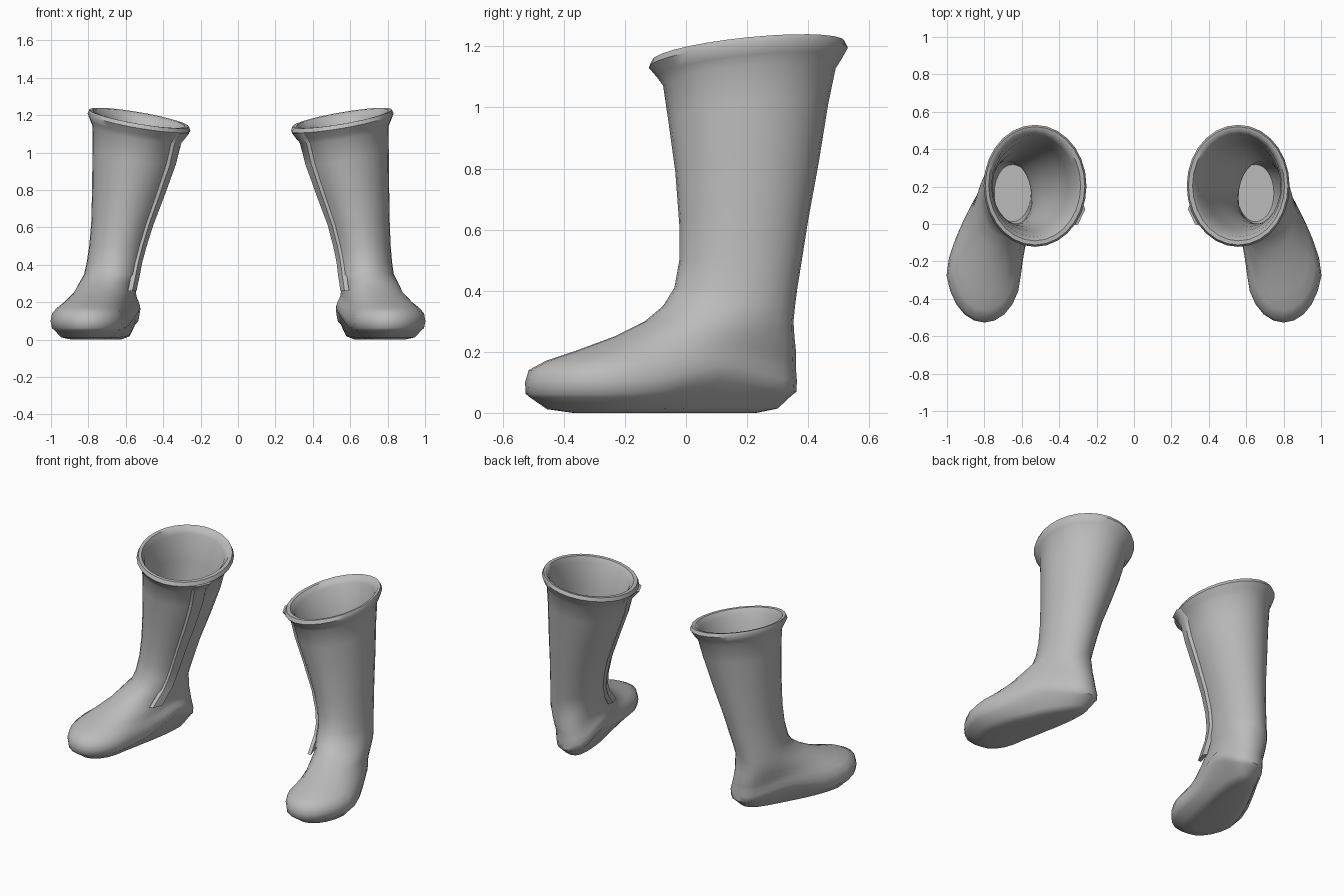
import bpy
import bmesh
import math

SIDES = 28

cube = bpy.data.objects.get("Cube")
if cube:
    bpy.data.objects.remove(cube, do_unlink=True)

rubber = bpy.data.materials.new("grey_rubber")
rubber.use_nodes = True
grey = (0.5, 0.5, 0.5, 1)
rubber.diffuse_color = grey
shader = rubber.node_tree.nodes["Principled BSDF"]
shader.inputs["Base Color"].default_value = grey
shader.inputs["Roughness"].default_value = 0.6

# Foot sections: height, toe y, heel y, heel half width, toe half width
FOOT = [
    (0.0, -0.37, 0.23, 0.07, 0.12),
    (0.012, -0.455, 0.30, 0.11, 0.185),
    (0.05, -0.51, 0.348, 0.142, 0.225),
    (0.062, -0.525, 0.362, 0.155, 0.24),
    (0.10, -0.527, 0.363, 0.16, 0.25),
    (0.14, -0.515, 0.36, 0.155, 0.24),
    (0.17, -0.46, 0.36, 0.15, 0.215),
    (0.20, -0.37, 0.36, 0.148, 0.19),
    (0.25, -0.235, 0.355, 0.146, 0.165),
    (0.30, -0.135, 0.352, 0.146, 0.155),
]

# Shaft sections: height, front y, back y, centre x, half width
SHAFT = [
    (0.35, -0.075, 0.357, 0.685, 0.148),
    (0.41, -0.038, 0.365, 0.677, 0.147),
    (0.50, -0.022, 0.38, 0.664, 0.152),
    (0.62, -0.022, 0.40, 0.646, 0.165),
    (0.80, -0.035, 0.435, 0.613, 0.195),
    (0.98, -0.058, 0.465, 0.582, 0.224),
]
COLLAR = [
    (1.10, -0.075, 0.49, 0.567, 0.238),
    (1.13, -0.095, 0.51, 0.562, 0.256),
    (1.165, -0.122, 0.53, 0.557, 0.275),
    (1.187, -0.112, 0.52, 0.557, 0.266),
    (1.185, -0.09, 0.50, 0.559, 0.246),
    (1.15, -0.068, 0.478, 0.565, 0.224),
]


def clamp(value):
    return min(1, max(0, value))


def smooth(value):
    value = clamp(value)
    return value * value * (3 - 2 * value)


def bump(y, centre, spread):
    return math.exp(-((y - centre) / spread) ** 2)


def foot_point(section, angle):
    """Point on a foot section; angle zero is the toe, positive is outward."""
    z, front, back, heel, toe = section
    c, s = math.cos(angle), math.sin(angle)
    y = (front + back) / 2 - (back - front) / 2 * c
    width = heel + (toe - heel) * (1 + c) / 2
    # Fuller heel, and a waist on the inner side of the sole
    reach = math.copysign(abs(s) ** (0.75 if c < 0 else 1), s)
    if s < 0:
        width *= 1 - 0.14 * bump(y, -0.1, 0.15) * (1 - smooth((z - 0.1) / 0.2))
    # The foot turns outward from the heel to the ball
    heel_x = 0.638 + 0.042 * smooth((z - 0.08) / 0.24)
    ball_x = 0.8 - 0.06 * smooth((z - 0.15) / 0.2)
    x = heel_x + (ball_x - heel_x) * clamp((0.3 - y) / 0.55) + width * reach
    # Raised instep, stronger on the inner side
    fade = min(smooth(z / 0.06), 1 - smooth((z - 0.06) / 0.25))
    return x, y, z + fade * bump(y, 0.12, 0.16) * (0.073 - 0.018 * s)


def shaft_point(section, angle, grow=0.0):
    """Point on a shaft section, which tilts more towards the collar."""
    z, front, back, centre, width = section
    y = (front + back) / 2 - ((back - front) / 2 + grow) * math.cos(angle)
    x = centre + (width + grow) * math.sin(angle)
    tilt = smooth((z - 0.35) / 0.7)
    return x, y, z + tilt * (0.17 * (x - 0.56) + 0.1 * (y - 0.22))


def make_loft(name, rings, side, lean):
    """Skin closed rings, leaning inward with height, and cap both ends."""
    bm = bmesh.new()
    loops = [[bm.verts.new((side * (x - lean * smooth((z - 0.1) / 0.6)), y, z))
              for x, y, z in ring] for ring in rings]
    for low, high in zip(loops, loops[1:]):
        for i in range(len(low)):
            j = (i + 1) % len(low)
            bm.faces.new((low[i], low[j], high[j], high[i]))
    for loop in (loops[0], loops[-1]):
        bm.faces.new(loop)
    bmesh.ops.recalc_face_normals(bm, faces=bm.faces)
    mesh = bpy.data.meshes.new(name)
    bm.to_mesh(mesh)
    bm.free()
    mesh.materials.append(rubber)
    obj = bpy.data.objects.new(name, mesh)
    bpy.context.collection.objects.link(obj)
    return obj


angles = [math.tau * i / SIDES for i in range(SIDES)]

# Outer skin from sole to collar, then the lining down to the insole
boot_rings = [[foot_point(s, a) for a in angles] for s in FOOT]
boot_rings += [[shaft_point(s, a) for a in angles] for s in SHAFT + COLLAR]
boot_rings += [[shaft_point(s, a, -0.022) for a in angles] for s in reversed(SHAFT)]
insole = (0.16, -0.01, 0.34, 0.65, 0.12)
boot_rings.append([shaft_point(insole, a, -0.022) for a in angles])

# Raised strip along the inner front of the shaft
edge_a, edge_b = math.radians(-48), math.radians(-73)
strip_sections = [(0.26, -0.18, 0.352, 0.7, 0.15)] + SHAFT + COLLAR[:3]
strip_rings = []
for section in strip_sections:
    strip_rings.append([
        shaft_point(section, edge_a, -0.008),
        shaft_point(section, edge_a - 0.08, 0.014),
        shaft_point(section, edge_b + 0.08, 0.014),
        shaft_point(section, edge_b, -0.008),
    ])

parts = []
for label, side, lean in (("left", 1, 0), ("right", -1, 0.028)):
    parts.append(make_loft(label + "_boot", boot_rings, side, lean))
    parts.append(make_loft(label + "_side_strip", strip_rings, side, lean))

# Smooth shading with a crisp sole edge
bpy.ops.object.select_all(action="DESELECT")
for part in parts:
    part.select_set(True)
bpy.context.view_layer.objects.active = parts[0]
bpy.ops.object.shade_smooth_by_angle(angle=math.radians(50))
